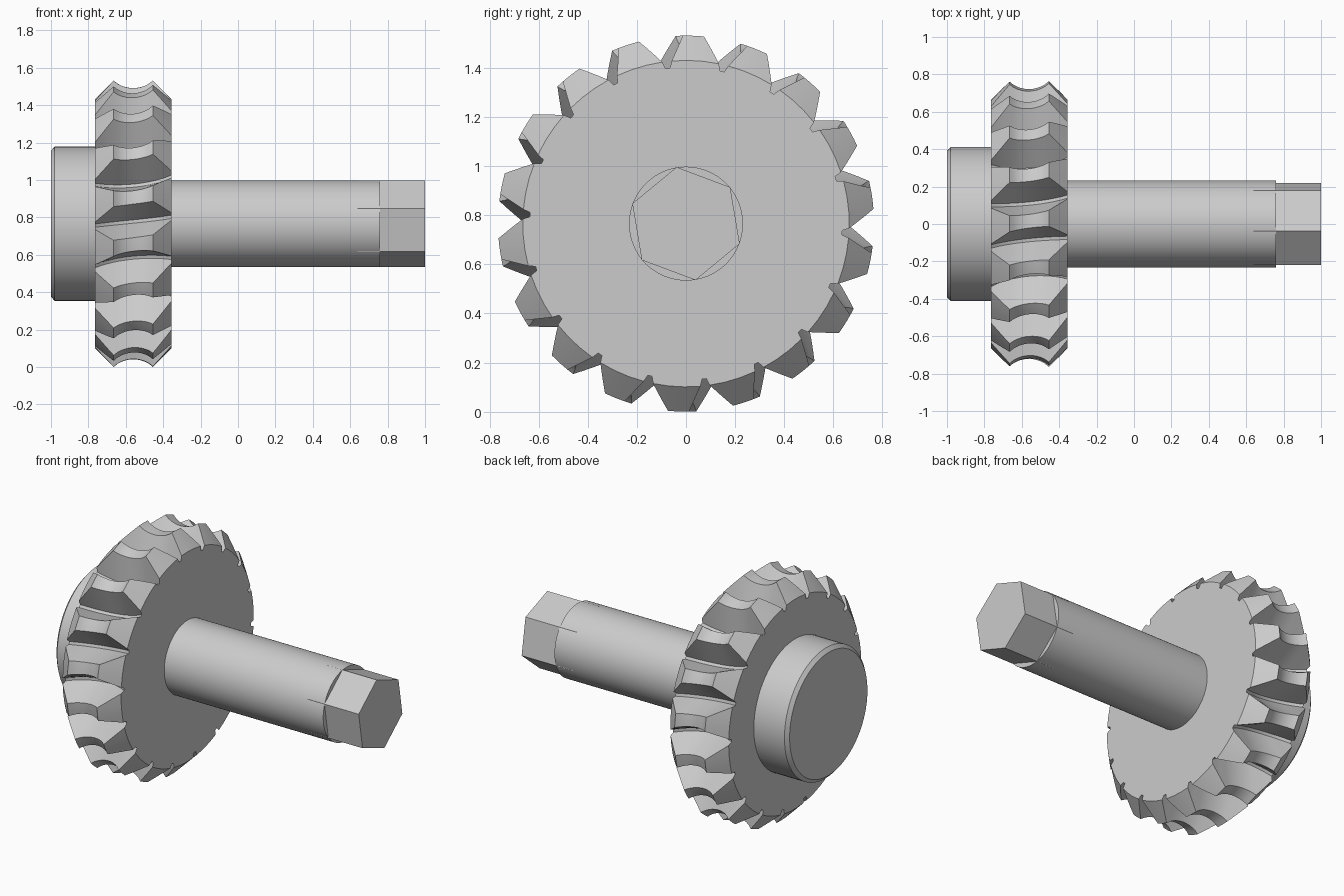
import bpy, bmesh, math
from mathutils import Matrix, Vector

cube = bpy.data.objects.get("Cube")
if cube:
    bpy.data.objects.remove(cube, do_unlink=True)

AXIS_Z = 0.766
steel = bpy.data.materials.new("grey steel")
steel.use_nodes = True
grey = (0.6, 0.6, 0.6, 1)
steel.diffuse_color = grey
steel.node_tree.nodes["Principled BSDF"].inputs["Base Color"].default_value = grey


def loft(name, rings, x_offset=0.0):
    """Skin closed rings of points that run along x, and cap both ends."""
    bm = bmesh.new()
    loops = [[bm.verts.new(p) for p in ring] for ring in rings]
    n = len(loops[0])
    for a, b in zip(loops, loops[1:]):
        for i in range(n):
            j = (i + 1) % n
            bm.faces.new((a[i], a[j], b[j], b[i]))
    bm.faces.new(loops[0])
    bm.faces.new(loops[-1])
    bmesh.ops.recalc_face_normals(bm, faces=bm.faces)
    mesh = bpy.data.meshes.new(name)
    bm.to_mesh(mesh)
    bm.free()
    mesh.materials.append(steel)
    obj = bpy.data.objects.new(name, mesh)
    obj.location = (x_offset, 0, AXIS_Z)
    bpy.context.collection.objects.link(obj)
    bpy.ops.object.select_all(action='DESELECT')
    obj.select_set(True)
    bpy.context.view_layer.objects.active = obj
    bpy.ops.object.shade_smooth_by_angle(angle=math.radians(25))
    return obj


def polar(x, radius, angle):
    return (x, radius * math.cos(angle), radius * math.sin(angle))


def turned(name, profile, sides, start=0.0):
    """Solid of revolution about x from (x, radius) pairs."""
    step = math.tau / sides
    return loft(name, [[polar(x, r, start + i * step) for i in range(sides)]
                       for x, r in profile])


# Throated worm wheel: tip and root follow arcs about the mating worm's axis
TEETH = 18
HALF_WIDTH = 0.205
PEAK_X, PEAK_R, END_R = 0.105, 0.766, 0.665
WORM_R, TIP_ARC, ROOT_ARC = 0.883, 0.158, 0.32
PHASE = math.radians(90 - 1.2)
TWIST = -0.18          # radians per unit of x


def tip_radius(x):
    x = abs(x)
    if x <= PEAK_X:
        return WORM_R - math.sqrt(TIP_ARC ** 2 - x ** 2)
    t = (x - PEAK_X) / (HALF_WIDTH - PEAK_X)
    return PEAK_R + t * (END_R - PEAK_R)


def half_gap(x, radius):
    """Half the angle of the tooth space, narrowing toward the root."""
    depth = math.hypot(x, WORM_R - radius)
    return (0.18 - (depth - TIP_ARC)) / 2 / radius


def wheel_ring(x):
    tip = tip_radius(x)
    root = WORM_R - math.sqrt(ROOT_ARC ** 2 - x ** 2)
    pitch = math.tau / TEETH
    tip_half = pitch / 2 - half_gap(x, tip)
    root_half = pitch / 2 - half_gap(x, root)
    ring = []
    for k in range(TEETH):
        centre = PHASE + k * pitch + TWIST * x
        ring.append(polar(x, root, centre - root_half))
        for s in (-1, -0.33, 0.33, 1):
            ring.append(polar(x, tip, centre + s * tip_half))
        ring.append(polar(x, root, centre + root_half))
    return ring


half = [PEAK_X * i / 5 for i in range(1, 6)] + [0.14, 0.172, HALF_WIDTH]
stations = [-x for x in reversed(half)] + [0] + half
loft("worm_wheel", [wheel_ring(x) for x in stations], -0.56)

# Hub with chamfered outer rim
turned("hub", [(-1, 0.39), (-0.98, 0.413), (-0.75, 0.413)], 96)

# Round shaft and hexagonal drive end
turned("shaft", [(-0.37, 0.232), (0.76, 0.232)], 96)
turned("hex_drive_end", [(0.64, 0.2335), (1, 0.2335)], 6, math.radians(39.5))
